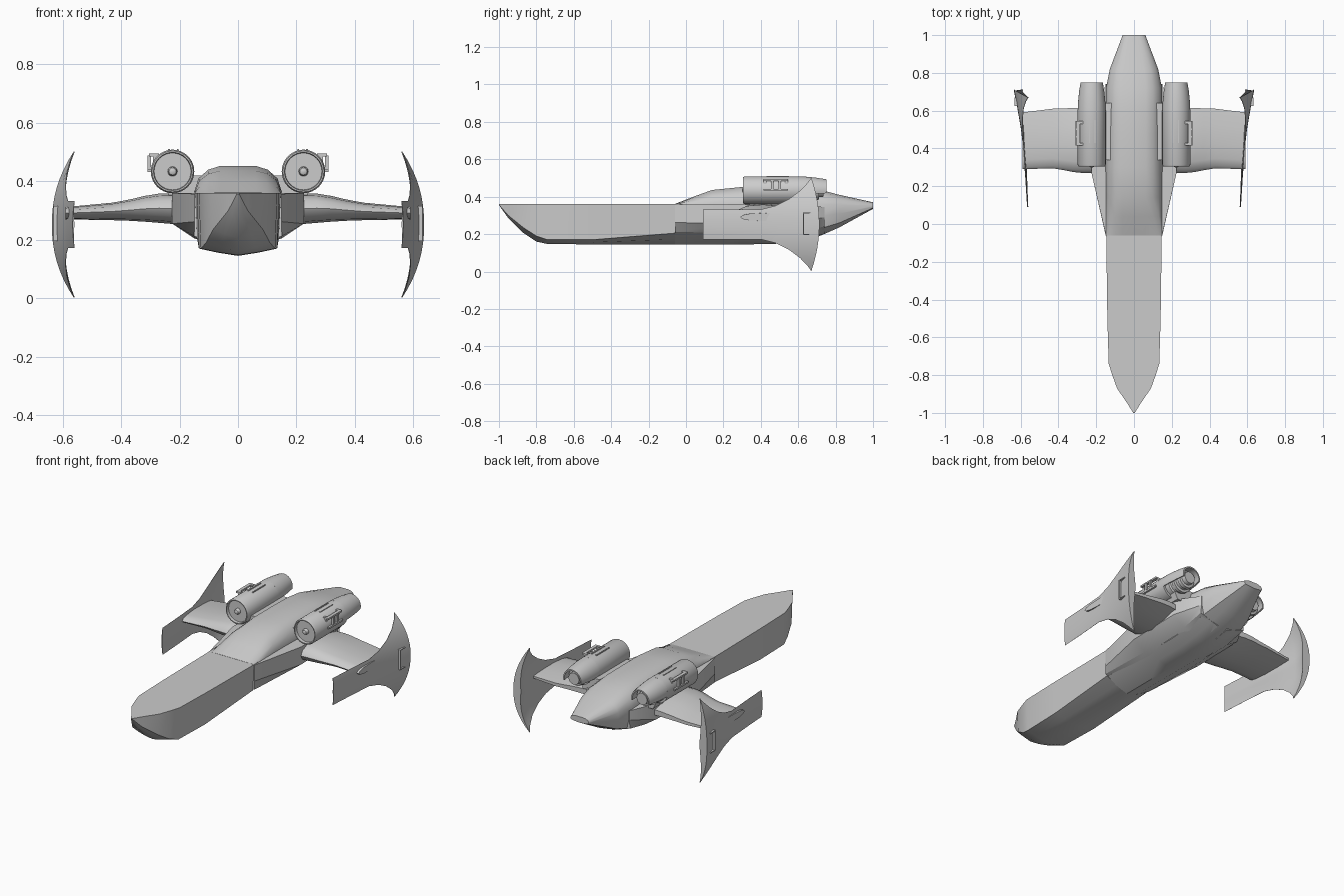
import bpy, bmesh
from math import sin, cos, pi, radians

if "Cube" in bpy.data.objects:
    bpy.data.objects.remove(bpy.data.objects["Cube"])


def finish(name, bm, mirror=False, angle=30):
    bmesh.ops.recalc_face_normals(bm, faces=bm.faces)
    me = bpy.data.meshes.new(name)
    bm.to_mesh(me)
    bm.free()
    ob = bpy.data.objects.new(name, me)
    bpy.context.collection.objects.link(ob)
    bpy.ops.object.select_all(action='DESELECT')
    ob.select_set(True)
    bpy.context.view_layer.objects.active = ob
    bpy.ops.object.shade_smooth_by_angle(angle=radians(angle))
    if mirror:
        ob.modifiers.new("Mirror", 'MIRROR').use_mirror_merge = False
    return ob


def loft(name, rings, mirror=False, angle=30):
    """Skin a closed surface over rings of equal point count."""
    bm = bmesh.new()
    vs = [[bm.verts.new(p) for p in r] for r in rings]
    n = len(vs[0])
    for a, b in zip(vs, vs[1:]):
        for i in range(n):
            j = (i + 1) % n
            bm.faces.new((a[i], a[j], b[j], b[i]))
    bm.faces.new(vs[0])
    bm.faces.new(vs[-1])
    bmesh.ops.remove_doubles(bm, verts=bm.verts, dist=1e-5)
    return finish(name, bm, mirror, angle)


def boxes(name, spans):
    """Mirrored set of boxes given as (x0,x1,y0,y1,z0,z1)."""
    bm = bmesh.new()
    for x0, x1, y0, y1, z0, z1 in spans:
        r = bmesh.ops.create_cube(bm, size=1)
        for v in r['verts']:
            v.co = ((x0 + x1) / 2 + v.co.x * (x1 - x0),
                    (y0 + y1) / 2 + v.co.y * (y1 - y0),
                    (z0 + z1) / 2 + v.co.z * (z1 - z0))
    return finish(name, bm, True)


def sym(y, half):
    """Full ring from a right-half outline running keel to top centre."""
    return [(x, y, z) for x, z in half] + [(-x, y, z) for x, z in half[-2:0:-1]]


# Nose: flat deck, slab sides, V keel
nose = [(-1, .004, .357, .355), (-.95, .035, .30, .285), (-.87, .09, .235, .207),
        (-.80, .115, .19, .16), (-.74, .134, .17, .147), (-.5, .141, .17, .145),
        (-.06, .147, .205, .145)]
loft("nose_hull", [sym(y, [(0, k), (w * .5, k + (c - k) * .45), (w * .95, c),
                           (w, .36), (0, .36)]) for y, w, c, k in nose])

# Main body with raised cockpit back and tapered stern
body = [(-.06, .147, .36, .361, .205, .145), (.04, .147, .362, .4, .205, .145),
        (.14, .147, .365, .436, .205, .145), (.3, .15, .365, .452, .205, .145),
        (.47, .15, .365, .452, .2, .147), (.6, .15, .362, .45, .21, .162),
        (.72, .148, .36, .436, .23, .192), (.82, .128, .358, .41, .26, .236),
        (1, .06, .352, .37, .34, .335)]
loft("main_body", [sym(y, [(0, k), (w * .5, k + (c - k) * .4), (w * .9, c),
                           (w, c + (d - c) * .5), (w, d), (w * .9, d + (t - d) * .52),
                           (w * .68, d + (t - d) * .86), (w * .42, t), (0, t)])
                   for y, w, d, t, c, k in body], angle=35)

# Wing root strakes
strake = [(-.06, .149, .357, .262), (.27, .225, .36, .255),
          (.6, .225, .355, .262), (.74, .146, .345, .29)]
loft("wing_root", [[(.03, y, b - .09), (.15, y, b - .05), (w, y, b), (w, y, t), (.03, y, t)]
                   for y, w, t, b in strake], mirror=True)

# Wings: tapered lens sections
wing = [(.2, .27, .62, .252, .36), (.27, .27, .625, .258, .358), (.32, .275, .625, .262, .35),
        (.37, .285, .622, .265, .338), (.43, .295, .62, .267, .327), (.59, .29, .6, .27, .312)]


def wing_ring(x, y0, y1, b, t):
    m, c = (b + t) / 2, y1 - y0
    up = [(0, 0), (.04, .5), (.16, .85), (.4, 1), (.7, .8), (.97, .3)]
    pts = [(x, y0 + u * c, m + s * (t - m)) for u, s in up]
    return pts + [(x, y0 + u * c, m - s * (m - b)) for u, s in up[:0:-1]]


loft("wing", [wing_ring(*w) for w in wing], mirror=True, angle=40)

# Wingtip fins: forward plate flaring into a curled crescent
# (y at middle, y at tips, half height, outer x, thickness)
fin = [(.09, .09, .08, .566, .006), (.25, .25, .08, .576, .01), (.41, .40, .08, .588, .015),
       (.50, .48, .10, .598, .02), (.57, .55, .135, .61, .024), (.64, .61, .18, .622, .028),
       (.68, .65, .222, .631, .035), (.713, .67, .25, .637, .05)]


def fin_ring(y, yt, h, x, t):
    out, inn = [], []
    for i in range(17):
        v = i / 8 - 1
        px = x - .075 * (abs(v) * h / .25) ** 2.2
        py = y + (yt - y) * v * v
        z = .252 + v * h
        out.append((px, py, z))
        inn.append((px - t * (1 - .93 * abs(v) ** 1.3), py, z))
    return out + inn[::-1]


loft("wingtip_fin", [fin_ring(*f) for f in fin], mirror=True)
boxes("fin_panel", [(.605, .632, .625, .67, .195, .20), (.605, .632, .625, .67, .31, .315),
                    (.605, .632, .625, .63, .195, .315)])

# Engines
EX, EZ, N = .224, .434, 32


def lathe(name, prof, n=N):
    return loft(name, [[(EX + r * cos(2 * pi * i / n), y, EZ + r * sin(2 * pi * i / n))
                        for i in range(n)] for y, r in prof], mirror=True)


lathe("engine_pod", [(.322, .063), (.305, .065), (.305, .07), (.315, .0745), (.60, .0745),
                     (.60, .062), (.63, .062), (.635, .054), (.65, .054), (.652, .06),
                     (.67, .06), (.672, .046), (.69, .046), (.692, .052), (.71, .05),
                     (.712, .036), (.735, .034)])
lathe("engine_spinner", [(.30, .005), (.303, .012), (.31, .016), (.33, .017)], 16)

# Exhaust cowl: upper half shell over the nozzle
rings = []
for y, r in [(.595, .0745), (.64, .073), (.70, .067), (.75, .059)]:
    ang = [radians(-15 + 210 * i / 20) for i in range(21)]
    ring = [(EX + r * cos(a), y, EZ + r * sin(a)) for a in ang]
    q = r - .008
    rings.append(ring + [(EX + q * cos(a), y, EZ + q * sin(a)) for a in ang[::-1]])
loft("exhaust_cowl", rings, mirror=True)

# Engine brackets, cooling ribs and pylons
boxes("engine_bracket", [(.285, .304, .415, .545, .485, .495), (.29, .309, .415, .545, .432, .442),
                         (.298, .309, .455, .468, .442, .488), (.298, .309, .495, .508, .442, .488),
                         (.27, .29, .415, .43, .425, .495), (.27, .29, .53, .545, .425, .495)])
boxes("engine_rib", [(x, x + .006, .43, .55, .49, .511) for x in (.203, .233)])
loft("engine_pylon", [[(.12, y, .34), (.23, y, .34), (.25, y, .38), (.19, y, .40),
                       (.15, y, .42), (.12, y, .42)] for y in (.34, .64)], mirror=True)
